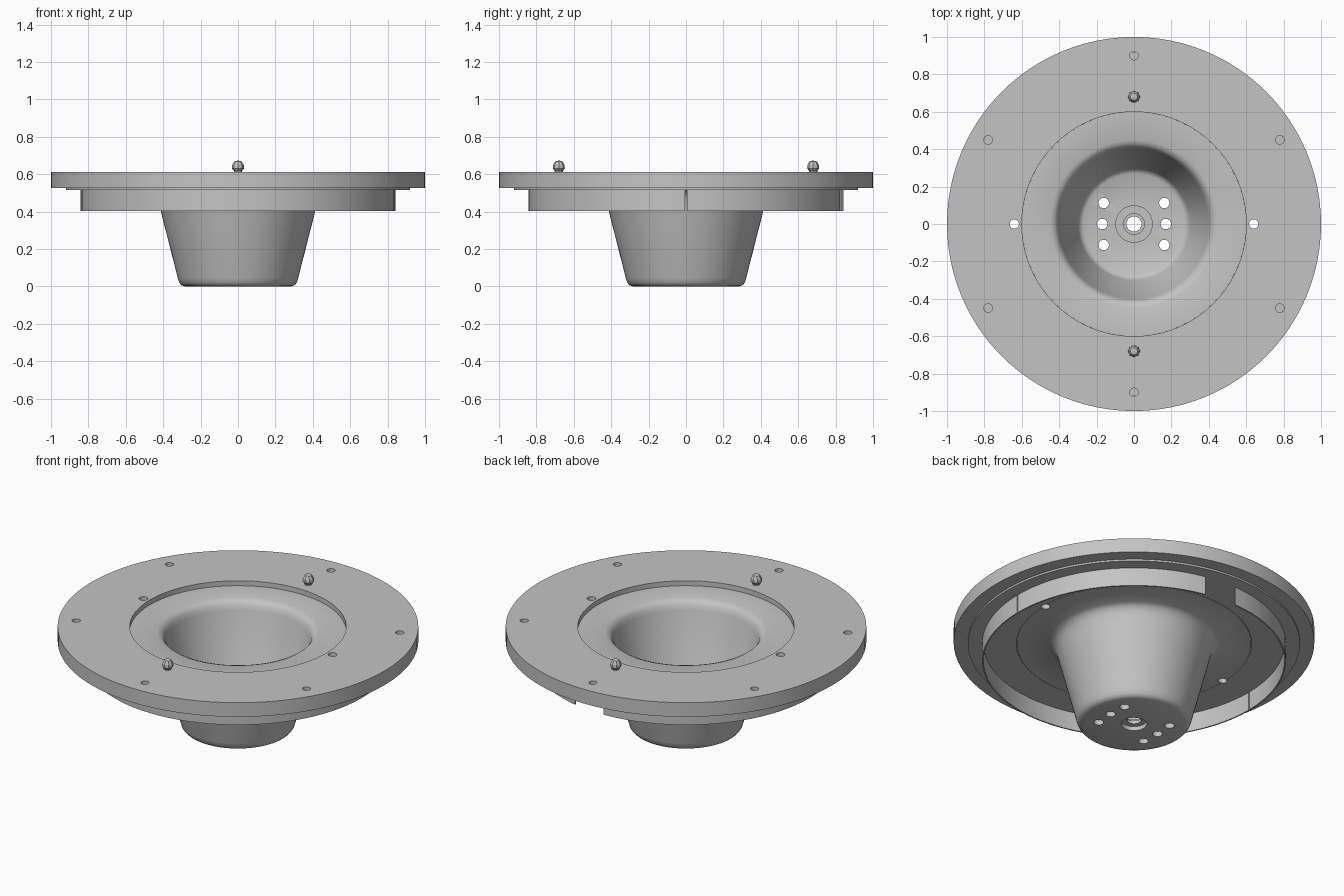
import bpy, bmesh, math
from math import cos, sin, radians

cube = bpy.data.objects.get("Cube")
if cube:
    bpy.data.objects.remove(cube, do_unlink=True)

grey = bpy.data.materials.new("plain_grey")
grey.use_nodes = True
GREY = (0.55, 0.55, 0.55, 1)
grey.diffuse_color = GREY
grey.node_tree.nodes["Principled BSDF"].inputs["Base Color"].default_value = GREY


def finish(obj, angle=35):
    """Smooth the curved faces and keep the machined edges sharp."""
    bpy.ops.object.select_all(action='DESELECT')
    obj.select_set(True)
    bpy.context.view_layer.objects.active = obj
    bpy.ops.object.shade_smooth_by_angle(angle=radians(angle))


def lathe(name, profile, start=0, end=360, segs=72, at=(0, 0)):
    """Turn a closed (radius, height) profile around z, fully or as an arc."""
    full = end - start == 360
    bm = bmesh.new()
    rows = []
    for i in range(segs if full else segs + 1):
        a = radians(start + (end - start) * i / segs)
        rows.append([bm.verts.new((r * cos(a), r * sin(a), z)) for r, z in profile])
    n = len(profile)
    for i in range(segs):
        a, b = rows[i], rows[(i + 1) % len(rows)]
        for j in range(n):
            k = (j + 1) % n
            bm.faces.new((a[j], b[j], b[k], a[k]))
    if not full:
        bm.faces.new(rows[0])
        bm.faces.new(rows[-1])
    bmesh.ops.remove_doubles(bm, verts=bm.verts, dist=1e-5)
    bmesh.ops.recalc_face_normals(bm, faces=bm.faces)
    mesh = bpy.data.meshes.new(name)
    bm.to_mesh(mesh)
    bm.free()
    mesh.materials.append(grey)
    obj = bpy.data.objects.new(name, mesh)
    obj.location = (at[0], at[1], 0)
    bpy.context.collection.objects.link(obj)
    return obj


def ring(name, inner, outer, low, high, **kw):
    return lathe(name, [(inner, low), (outer, low), (outer, high), (inner, high)], **kw)


def drill(obj, points, radius, low=-1, high=1):
    """Cut round holes at the given points."""
    bpy.context.view_layer.objects.active = obj
    for x, y in points:
        bpy.ops.mesh.primitive_cylinder_add(vertices=16, radius=radius, depth=high - low,
                                            location=(x, y, (low + high) / 2))
        cutter = bpy.context.object
        cutter.hide_render = True
        bpy.context.view_layer.objects.active = obj
        mod = obj.modifiers.new("hole", 'BOOLEAN')
        mod.operation, mod.object, mod.solver = 'DIFFERENCE', cutter, 'EXACT'
        bpy.ops.object.modifier_apply(modifier=mod.name)
        bpy.data.objects.remove(cutter, do_unlink=True)


# Hole patterns
rim_holes = [(0.9 * cos(radians(a)), 0.9 * sin(radians(a))) for a in range(30, 390, 60)]
side_holes = [(-0.64, 0), (0.64, 0)]
floor_holes = [(s * x, y) for s in (-1, 1) for x, y in ((0.17, 0), (0.162, 0.112), (0.162, -0.112))]

# Top plate with six blind rim holes and two through holes
plate = ring("top_plate", 0.6, 1.0, 0.525, 0.612, segs=96)
drill(plate, rim_holes, 0.023, 0.5, 0.7)
drill(plate, side_holes, 0.025)
finish(plate)

# Thin gasket below the plate
gasket = ring("gasket", 0.652, 0.92, 0.514, 0.525, segs=96)
drill(gasket, side_holes, 0.025)
finish(gasket)

# Skirt: thin wall split by two seams and one notch at the back
for name, a, b in (("skirt_back_left", 0.3, 78), ("skirt_back_right", 92, 179.7),
                   ("skirt_front", 180.3, 359.7)):
    finish(ring(name, 0.834, 0.842, 0.402, 0.52, start=a, end=b, segs=int((b - a) / 4)))

# Cup with its flange, one turned shell
cup = lathe("cup", [
    (0.04, 0.0), (0.285, 0.0), (0.302, 0.006), (0.314, 0.02), (0.322, 0.045),
    (0.42, 0.43), (0.43, 0.47), (0.445, 0.498), (0.47, 0.514),
    (0.65, 0.514), (0.65, 0.525), (0.6, 0.525), (0.6, 0.582),
    (0.448, 0.582), (0.425, 0.573), (0.41, 0.555), (0.4, 0.525),
    (0.3, 0.06), (0.288, 0.04), (0.27, 0.03),
    (0.1, 0.03), (0.1, 0.06), (0.055, 0.06), (0.055, 0.045), (0.04, 0.045)])
drill(cup, side_holes, 0.025)
drill(cup, floor_holes, 0.028, -0.1, 0.2)
drill(cup, [(0, 0)], 0.072, -0.1, 0.025)
finish(cup)

# Small studs on top of the plate
for name, y in (("front_stud", -0.68), ("back_stud", 0.68)):
    stud = lathe(name, [(0, 0.6), (0.022, 0.6), (0.022, 0.618), (0.032, 0.63), (0.031, 0.648),
                        (0.02, 0.668), (0, 0.673)], segs=8, at=(0, y))
    finish(stud, 20)
